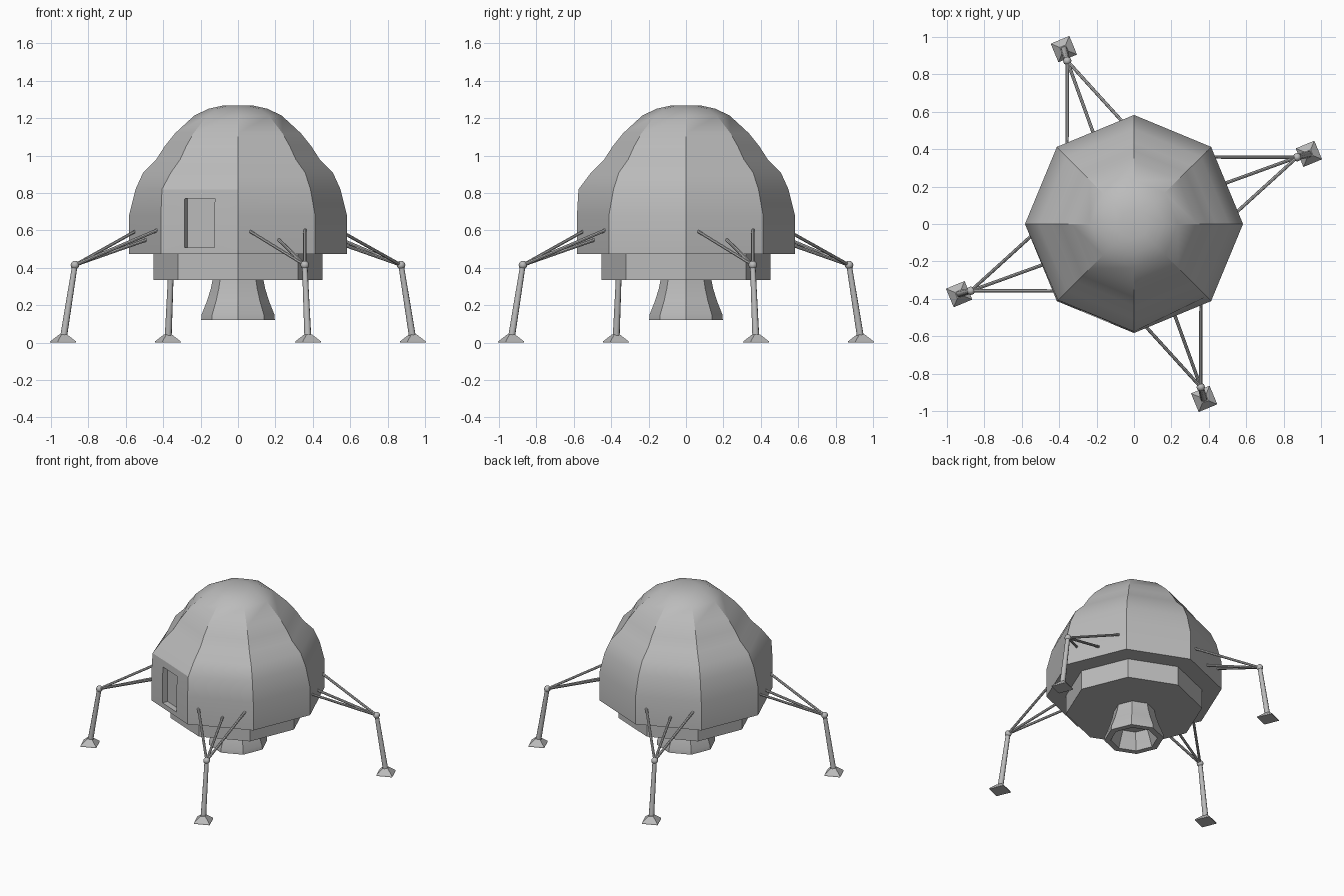
import bpy, bmesh, math
from mathutils import Vector, Matrix

if "Cube" in bpy.data.objects:
    bpy.data.objects.remove(bpy.data.objects["Cube"])

# Single flat grey
grey = bpy.data.materials.new("light_grey")
grey.use_nodes = True
colour = (0.5, 0.5, 0.5, 1)
grey.diffuse_color = colour
grey.node_tree.nodes["Principled BSDF"].inputs["Base Color"].default_value = colour


def finish(name, bm, angle=30):
    bmesh.ops.recalc_face_normals(bm, faces=bm.faces)
    mesh = bpy.data.meshes.new(name)
    bm.to_mesh(mesh)
    bm.free()
    mesh.materials.append(grey)
    obj = bpy.data.objects.new(name, mesh)
    bpy.context.collection.objects.link(obj)
    bpy.ops.object.select_all(action='DESELECT')
    obj.select_set(True)
    bpy.context.view_layer.objects.active = obj
    if angle:
        bpy.ops.object.shade_smooth_by_angle(angle=math.radians(angle))
    return obj


def lathe(profile, sides=8):
    """Stack rings of (radius, height) and cap both ends."""
    bm = bmesh.new()
    rings = []
    for r, z in profile:
        rings.append([bm.verts.new((r * math.cos(math.tau * i / sides),
                                    r * math.sin(math.tau * i / sides), z))
                      for i in range(sides)])
    for a, b in zip(rings, rings[1:]):
        for i in range(sides):
            j = (i + 1) % sides
            bm.faces.new((a[i], a[j], b[j], b[i]))
    bm.faces.new(rings[0])
    bm.faces.new(rings[-1])
    return bm, rings


def rod(bm, start, end, r1, r2, sides=8):
    """Add a tapered rod between two points."""
    start, end = Vector(start), Vector(end)
    axis = end - start
    place = Matrix.Translation((start + end) / 2) @ \
        axis.to_track_quat('Z', 'Y').to_matrix().to_4x4()
    bmesh.ops.create_cone(bm, cap_ends=True, segments=sides, radius1=r1,
                          radius2=r2, depth=axis.length, matrix=place)


# Hull: eight-sided dome with a shoulder
bm, rings = lathe([(.583, .475), (.583, .68), (.548, .82), (.507, .91), (.437, .98),
                   (.392, 1.05), (.336, 1.12), (.235, 1.213), (.16, 1.25), (.08, 1.268)])
# The hatch panel stays upright up to the shoulder
for i in (5, 6):
    v = rings[2][i]
    v.co.xy = v.co.xy.normalized() * .575
hull = finish("hull", bm)

# Hatch recess in the front right panel
turn = math.radians(247.5)
apothem = .583 * math.cos(math.pi / 8)
bm = bmesh.new()
bmesh.ops.create_cube(bm, size=1, matrix=Matrix.Rotation(turn, 4, 'Z')
                      @ Matrix.Translation((apothem, 0, .64))
                      @ Matrix.Diagonal((.08, .174, .26, 1)))
cutter = finish("hatch_cutter", bm, 0)
cutter.hide_render = True
cut = hull.modifiers.new("hatch", 'BOOLEAN')
cut.operation = 'DIFFERENCE'
cut.solver = 'EXACT'
cut.object = cutter
bpy.ops.object.select_all(action='DESELECT')
hull.select_set(True)
bpy.context.view_layer.objects.active = hull
bpy.ops.object.modifier_apply(modifier="hatch")
bpy.data.objects.remove(cutter)
bpy.ops.object.shade_smooth_by_angle(angle=math.radians(30))

# Base block and hollow engine bell
finish("base_block", lathe([(.453, .335), (.453, .48)])[0])
finish("engine_bell", lathe([(.135, .34), (.145, .29), (.165, .225), (.195, .15),
                             (.197, .12), (.155, .12), (.14, .17), (.115, .24)])[0])

# Four legs, each turned a quarter further
knee = (.872, .357, .415)
ankle = (.932, .373, .035)
mounts = [(.40, .358, .615), (.48, .215, .553), (.545, .06, .598)]
for k, name in enumerate(("left", "back", "right", "front")):
    spin = Matrix.Rotation(k * math.pi / 2, 4, 'Z')

    bm = bmesh.new()
    for mount in mounts:
        rod(bm, knee, mount, .009, .009)
    bm.transform(spin)
    finish(name + "_leg_struts", bm)

    bm = bmesh.new()
    rod(bm, knee, ankle, .015, .019)
    bmesh.ops.create_uvsphere(bm, u_segments=8, v_segments=6, radius=.023,
                              matrix=Matrix.Translation(knee))
    bm.transform(spin)
    finish(name + "_lower_leg", bm, 50)

    # Flared square foot pad
    bm, _ = lathe([(.076, 0), (.074, .007), (.024, .043)], 4)
    bm.transform(spin @ Matrix.Translation((.935, .375, 0))
                 @ Matrix.Rotation(math.radians(67.5), 4, 'Z'))
    finish(name + "_foot_pad", bm)
